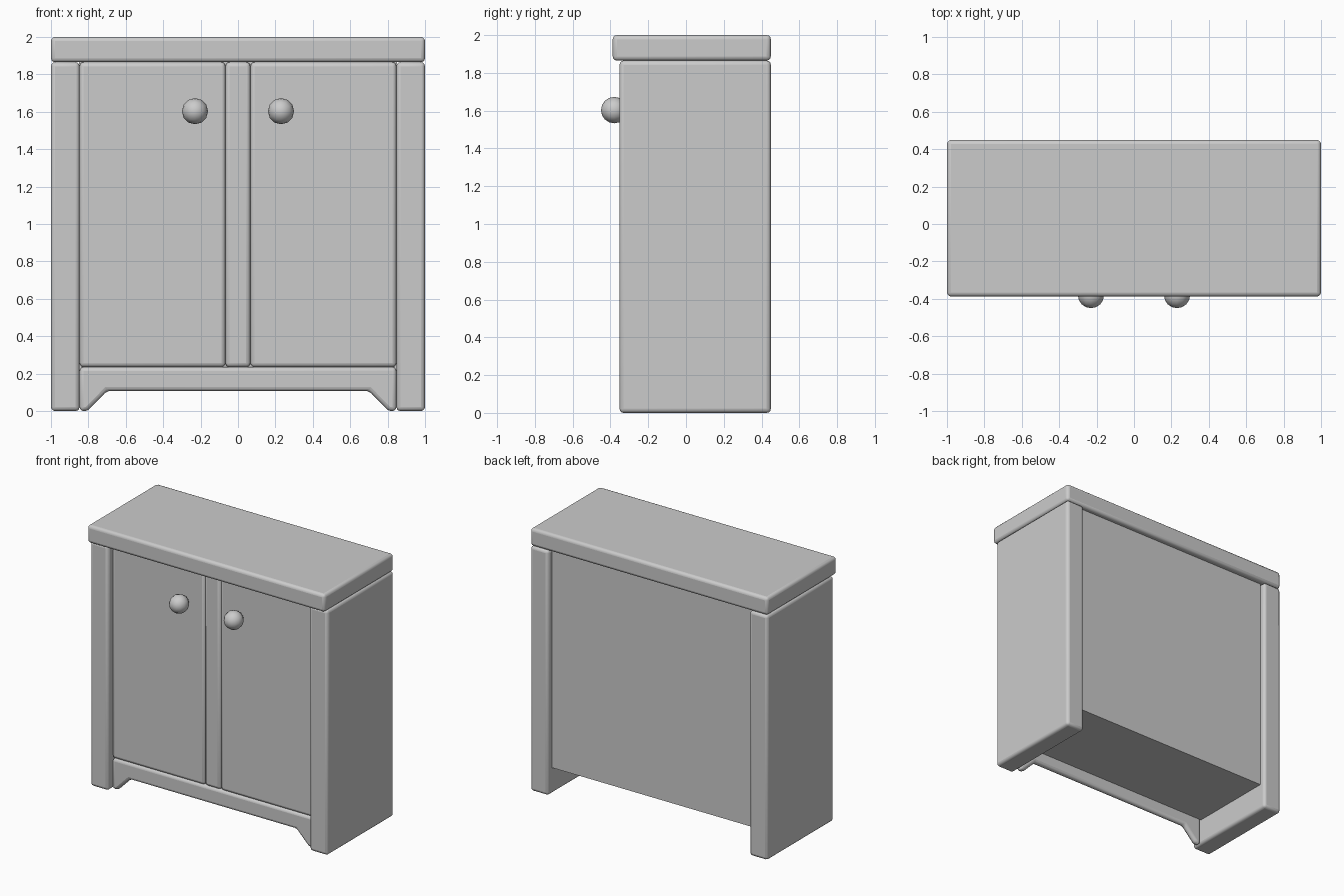
import bpy, bmesh
from math import radians

if "Cube" in bpy.data.objects:
    bpy.data.objects.remove(bpy.data.objects["Cube"])


def finish(obj, bevel=0.022):
    """Soft rounded edges and smooth shading."""
    if bevel:
        mod = obj.modifiers.new("soft_edges", 'BEVEL')
        mod.width = bevel
        mod.segments = 3
        mod.limit_method = 'ANGLE'
        mod.angle_limit = radians(25)
    bpy.ops.object.select_all(action='DESELECT')
    obj.select_set(True)
    bpy.context.view_layer.objects.active = obj
    bpy.ops.object.shade_smooth_by_angle(angle=radians(40))
    return obj


def prism(name, outline, y0, y1, bevel=0.022):
    """Extrude an x-z outline from y0 to y1."""
    bm = bmesh.new()
    face = bm.faces.new([bm.verts.new((x, y0, z)) for x, z in outline])
    new = bmesh.ops.extrude_face_region(bm, geom=[face])["geom"]
    moved = [v for v in new if isinstance(v, bmesh.types.BMVert)]
    bmesh.ops.translate(bm, verts=moved, vec=(0, y1 - y0, 0))
    bmesh.ops.recalc_face_normals(bm, faces=bm.faces)
    mesh = bpy.data.meshes.new(name)
    bm.to_mesh(mesh)
    bm.free()
    obj = bpy.data.objects.new(name, mesh)
    bpy.context.collection.objects.link(obj)
    return finish(obj, bevel)


def box(name, x0, x1, y0, y1, z0, z1, bevel=0.022):
    return prism(name, [(x0, z0), (x1, z0), (x1, z1), (x0, z1)], y0, y1, bevel)


FRONT, BACK = -0.352, 0.449      # side panel depth
INSET, INNER = -0.308, -0.26     # doors and apron sit slightly back
RAIL, UNDER = 0.235, 1.865

# Top board, overhanging at the front
box("top_board", -1, 1, -0.388, BACK, UNDER, 2.0)

# Plain carcass behind the doors, recessed from the back
box("carcass", -0.85, 0.85, INNER, 0.405, 0.20, UNDER, 0)

# Side panels, doors and knobs, left and right
for side, s in (("left", -1), ("right", 1)):
    box(side + "_side_panel", *sorted((s * 0.847, s)), FRONT, BACK, 0, UNDER)
    box(side + "_door", *sorted((s * 0.067, s * 0.847)), INSET, INNER, RAIL, UNDER)
    bpy.ops.mesh.primitive_uv_sphere_add(segments=12, ring_count=8, radius=0.07,
                                         location=(s * 0.23, -0.38, 1.603),
                                         rotation=(radians(90), 0, 0))
    knob = bpy.context.object
    knob.name = side + "_knob"
    finish(knob, 0)

# Centre stile between the doors
box("centre_stile", -0.067, 0.066, INSET, INNER, RAIL, UNDER)

# Bottom apron with cut-out feet
half = [(0.847, RAIL), (0.847, 0), (0.805, 0.0), (0.70, 0.108)]
outline = half + [(-x, z) for x, z in reversed(half)]
prism("apron", outline, INSET, INNER)
